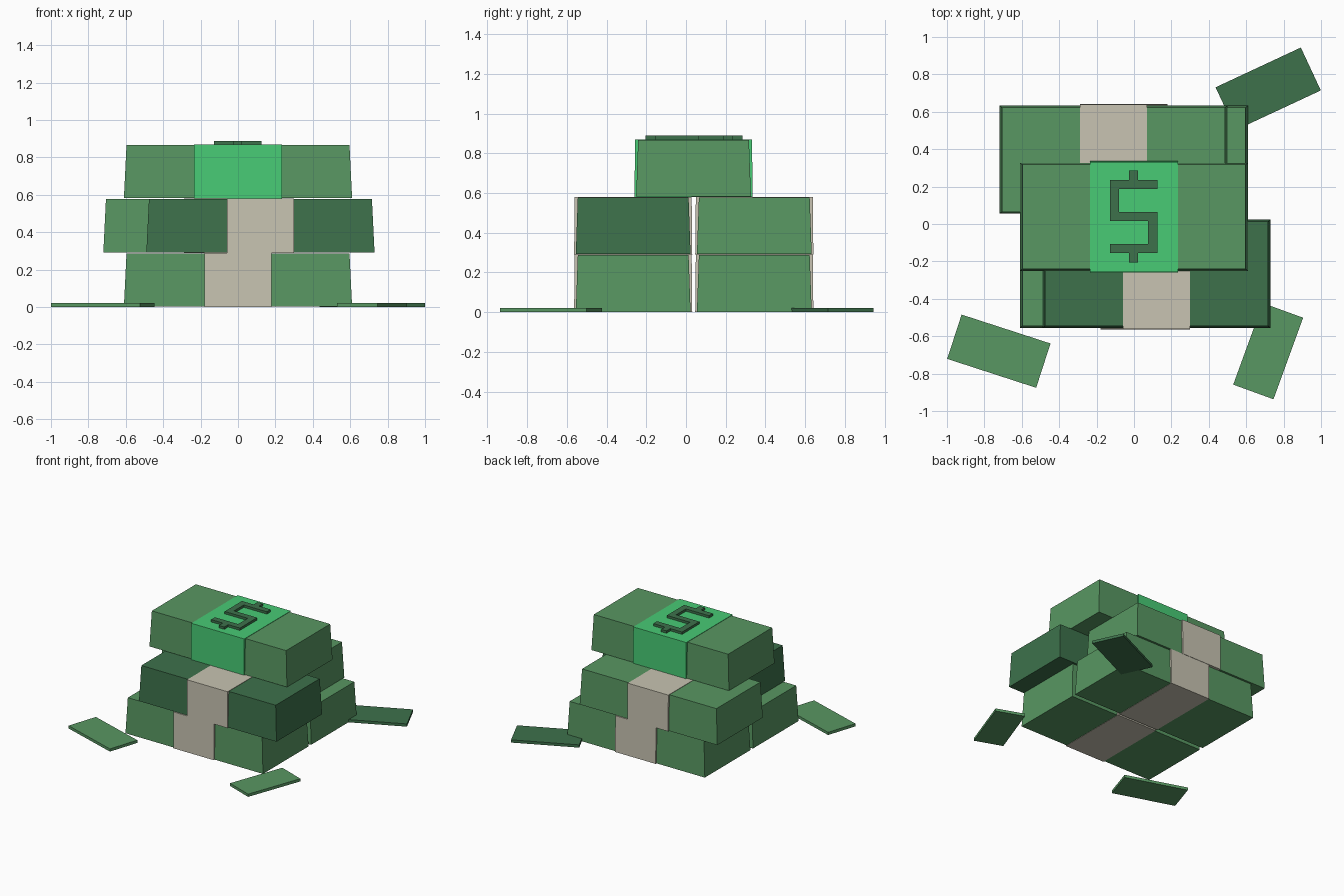
import bpy, bmesh
from math import radians
from mathutils import Matrix, Vector

cube = bpy.data.objects.get("Cube")
if cube:
    bpy.data.objects.remove(cube, do_unlink=True)


def make_material(name, rgb):
    """Flat material from 0-255 display values."""
    def linear(c):
        c /= 255
        return c / 12.92 if c <= 0.04045 else ((c + 0.055) / 1.055) ** 2.4
    color = [linear(c) for c in rgb] + [1]
    mat = bpy.data.materials.new(name)
    mat.use_nodes = True
    mat.diffuse_color = color
    mat.node_tree.nodes["Principled BSDF"].inputs["Base Color"].default_value = color
    return mat


GREEN = make_material("note green", (88, 151, 98))
DARK = make_material("dark green", (61, 113, 75))
BRIGHT = make_material("bright green", (72, 203, 117))
PAPER = make_material("paper beige", (200, 196, 178))


def finish(name, bm, mat, location, angle=0):
    bmesh.ops.recalc_face_normals(bm, faces=bm.faces)
    mesh = bpy.data.meshes.new(name)
    bm.to_mesh(mesh)
    bm.free()
    mesh.materials.append(mat)
    obj = bpy.data.objects.new(name, mesh)
    obj.location = location
    obj.rotation_euler.z = radians(angle)
    bpy.context.collection.objects.link(obj)
    return obj


def tapered_box(name, size, mat, location, taper=(0, 0), angle=0):
    """Box standing on its location; the top is narrowed by taper per side."""
    bm = bmesh.new()
    bmesh.ops.create_cube(bm, size=1)
    for v in bm.verts:
        half = [size[i] / 2 - (taper[i] if v.co.z > 0 else 0) for i in (0, 1)]
        v.co = Vector((2 * v.co.x * half[0], 2 * v.co.y * half[1],
                       (v.co.z + 0.5) * size[2]))
    return finish(name, bm, mat, location, angle)


# Banded stacks of notes
LAYER = 0.29


def stack(name, x, y, level, notes, band, band_width):
    z = level * LAYER
    tapered_box(name + "_notes", (1.22, 0.578, 0.285), notes,
                (x, y, z + 0.002), (0.014, 0.01))
    tapered_box(name + "_band", (band_width, 0.595, LAYER), band,
                (x, y, z), (0, 0.003))


stack("bottom_front", 0, -0.266, 0, GREEN, PAPER, 0.36)
stack("bottom_back", 0, 0.344, 0, GREEN, PAPER, 0.36)
stack("middle_front", 0.12, -0.266, 1, DARK, PAPER, 0.36)
stack("middle_back", -0.11, 0.344, 1, GREEN, PAPER, 0.36)
stack("top", 0, 0.038, 2, GREEN, BRIGHT, 0.47)

# Raised currency symbol on the top band: half an outline, turned to close it
half_outline = [(-.0235, .245), (.0235, .245), (.0235, .195), (.1275, .195),
                (.1275, .147), (-.0775, .147), (-.0775, .024), (.1275, .024),
                (.1275, -.195), (.0235, -.195)]
outline = half_outline + [(-x, -y) for x, y in half_outline]
bm = bmesh.new()
face = bm.faces.new([bm.verts.new((x, y, 0)) for x, y in outline])
extruded = bmesh.ops.extrude_face_region(bm, geom=[face], use_keep_orig=True)
top_verts = [g for g in extruded["geom"] if isinstance(g, bmesh.types.BMVert)]
bmesh.ops.translate(bm, verts=top_verts, vec=(0, 0, 0.019))
finish("currency_symbol", bm, DARK, (-0.002, 0.04, 3 * LAYER))

# Loose notes on the ground
tapered_box("loose_note_front_right", (0.5, 0.249, 0.022), GREEN,
            (-0.7225, -0.68, 0), angle=-18)
tapered_box("loose_note_front_left", (0.464, 0.229, 0.022), GREEN,
            (0.7175, -0.68, 0), angle=70)
tapered_box("loose_note_back_left", (0.503, 0.253, 0.022), DARK,
            (0.7175, 0.7225, 0), angle=25)
